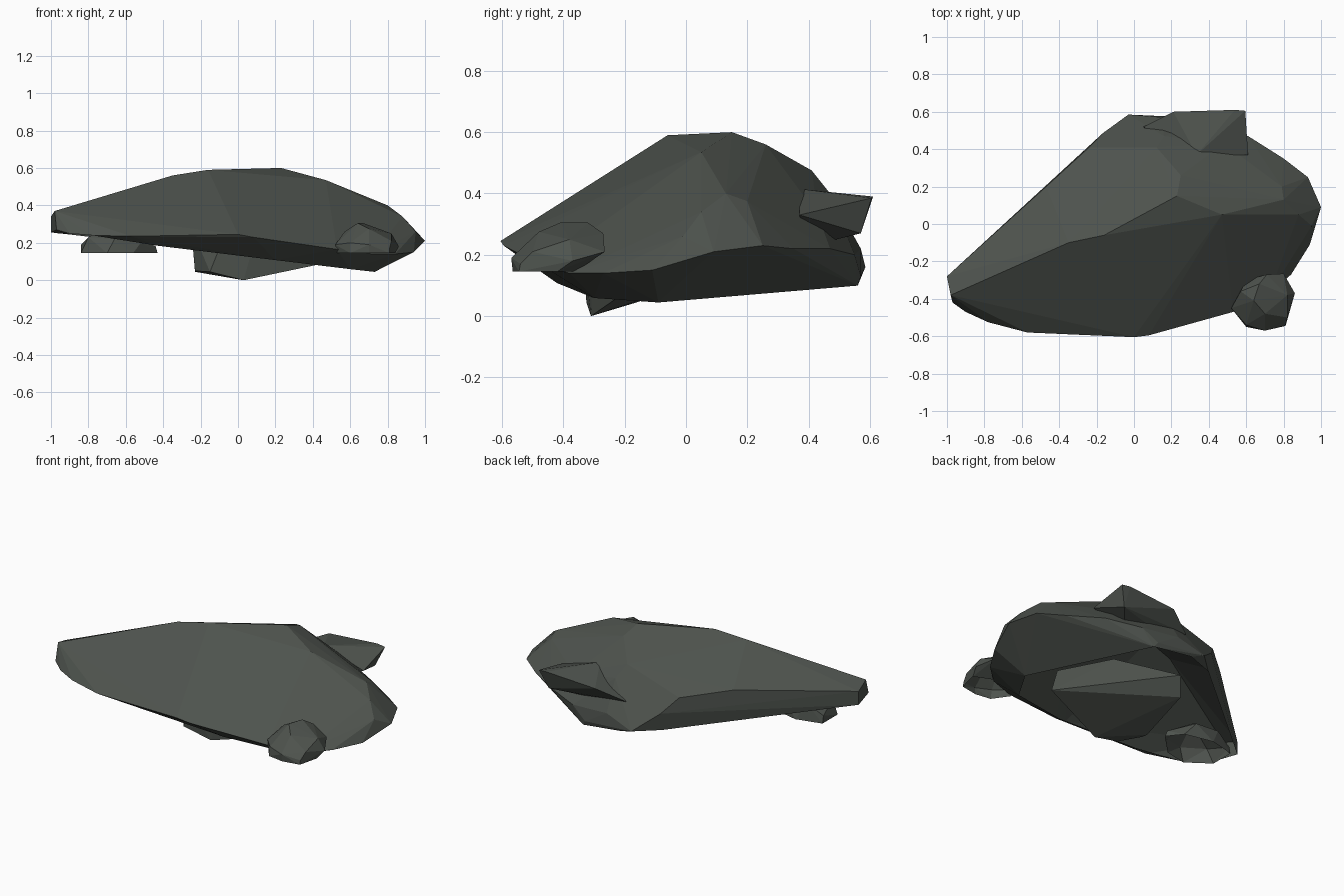
import bpy, bmesh
from mathutils import Vector

stone = bpy.data.materials.new("dark mossy stone")
stone.diffuse_color = (0.076, 0.086, 0.075, 1)


def rock(name, points, open_side=None):
    """Faceted rock: convex hull of a few corners, hollow towards open_side."""
    bm = bmesh.new()
    for p in points:
        bm.verts.new(Vector(p))
    bmesh.ops.convex_hull(bm, input=bm.verts[:])
    loose = [v for v in bm.verts if not v.link_faces]
    bmesh.ops.delete(bm, geom=loose, context='VERTS')
    bmesh.ops.recalc_face_normals(bm, faces=bm.faces[:])
    if open_side:
        side = Vector(open_side).normalized()
        base = [f for f in bm.faces if f.normal.dot(side) > 0.985]
        bmesh.ops.delete(bm, geom=base, context='FACES')
    # merge nearly coplanar triangles into broad facets
    bmesh.ops.dissolve_limit(bm, angle_limit=0.03, verts=bm.verts[:], edges=bm.edges[:])
    mesh = bpy.data.meshes.new(name)
    bm.to_mesh(mesh)
    bm.free()
    mesh.materials.append(stone)
    obj = bpy.data.objects.new(name, mesh)
    bpy.context.collection.objects.link(obj)
    return obj


def on_base(x, y):
    """Point on the tilted cut underneath the main slab."""
    return (x, y, .135 - .123 * x + .007 * y)


# Outline of the open underside of the slab
base_rim = [on_base(x, y) for x, y in (
    (.60, -.30), (.73, -.09), (.32, .56), (.05, .565), (-.16, .465),
    (-1, -.28), (-.95, -.39), (-.43, -.50), (.20, -.42))]

# Main slab
rock("main_boulder", base_rim + [
    # ridge
    (-.98, -.38, .37), (-.35, -.10, .56), (-.16, -.06, .59), (.23, .15, .60),
    (.47, .05, .535), (.80, .13, .40),
    # rounded right and back shoulder
    (.25, .26, .56), (.42, .24, .455), (.12, .41, .475), (.79, .20, .375),
    (.48, .43, .33), (.16, .47, .40), (.88, .05, .34),
    # left rear edge
    (-1, -.28, .34), (-.47, .20, .39), (-.24, .41, .36), (-.165, .487, .27),
    (-.03, .585, .16),
    # front rim
    (-.97, -.42, .27), (-.90, -.47, .25), (-.78, -.525, .24), (-.57, -.58, .235),
    (0, -.605, .245), (.08, -.595, .23), (.53, -.47, .165), (.72, -.38, .14),
    (.84, -.27, .14),
    # right and back rim
    (.94, -.11, .15), (.95, -.01, .26), (1, .09, .21), (.93, .25, .23),
    (.80, .35, .22), (.61, .47, .22), (.40, .55, .20), (.15, .57, .22),
    (.30, .57, .13),
], open_side=(-.123, .007, -1))

# Keel stone standing inside the hollow and poking out below
rock("lower_rock", [
    (.03, -.31, 0), (-.03, -.25, .02), (-.15, -.325, .045), (-.23, -.20, .05),
    (-.23, -.16, .045), (.46, -.18, .09), (.40, -.20, .25), (.10, -.30, .25),
    (.15, 0, .33), (-.17, .21, .25), (-.22, .15, .15), (-.25, -.20, .28),
    (-.10, -.33, .17),
])

# Small stone at the front right corner
rock("front_rock", [
    # flat base
    (.53, -.45, .145), (.60, -.55, .145), (.70, -.565, .145), (.81, -.545, .145),
    (.84, -.42, .145), (.70, -.36, .145), (.58, -.36, .145),
    # sides
    (.52, -.45, .19), (.70, -.57, .19), (.60, -.54, .20), (.81, -.54, .17),
    (.57, -.36, .26), (.60, -.30, .19),
    # slanted top facet
    (.70, -.48, .275), (.64, -.41, .305), (.67, -.32, .305), (.71, -.27, .27),
    (.80, -.265, .21), (.86, -.37, .18), (.82, -.50, .21), (.82, -.38, .25),
], open_side=(0, 0, -1))

# Shard jutting from the back
rock("back_shard", [
    (.05, .52, .30), (.08, .50, .31), (.21, .60, .37), (.54, .61, .39),
    (.595, .605, .385), (.61, .37, .33), (.335, .37, .415), (.55, .57, .27),
    (.45, .45, .24), (.10, .46, .25), (.50, .38, .28),
])

# Small stone tucked under the left end
rock("left_rock", [
    (-.84, -.15, .145), (-.84, -.30, .145), (-.70, -.40, .145), (-.56, -.37, .145),
    (-.43, -.24, .145), (-.50, -.15, .145), (-.68, -.11, .145),
    (-.84, -.16, .19), (-.80, -.31, .23), (-.66, -.38, .22), (-.52, -.33, .20),
    (-.44, -.23, .18), (-.58, -.14, .24), (-.74, -.14, .25), (-.64, -.25, .31),
], open_side=(0, 0, -1))
